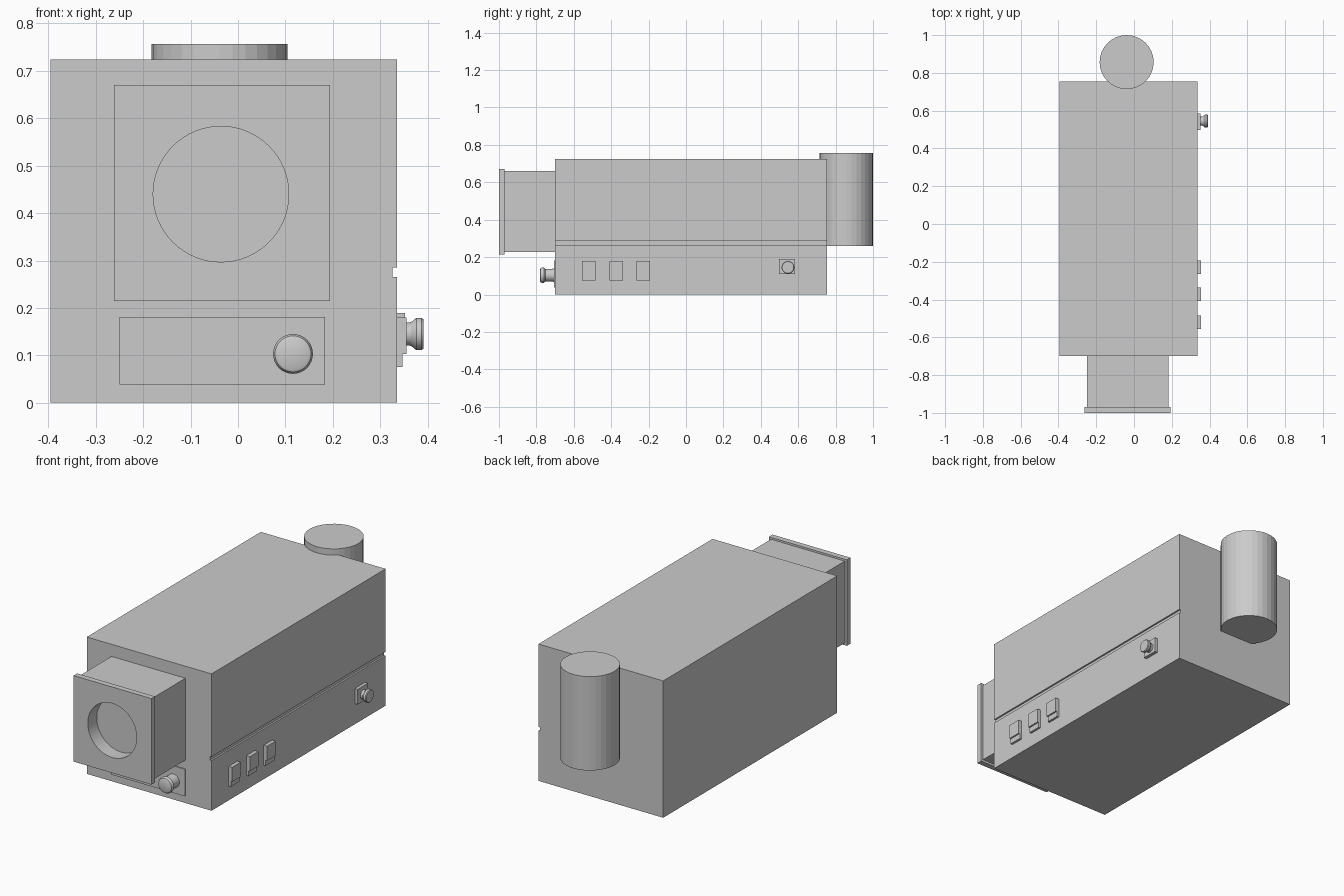
import bpy
import bmesh
from math import cos, sin, tau, radians
from mathutils import Matrix

cube = bpy.data.objects.get("Cube")
if cube:
    bpy.data.objects.remove(cube, do_unlink=True)

grey = bpy.data.materials.new("plain_grey")
grey.use_nodes = True
colour = (0.6, 0.6, 0.6, 1)
grey.diffuse_color = colour
grey.node_tree.nodes["Principled BSDF"].inputs["Base Color"].default_value = colour


def finish(name, bm):
    bmesh.ops.recalc_face_normals(bm, faces=bm.faces)
    mesh = bpy.data.meshes.new(name)
    bm.to_mesh(mesh)
    bm.free()
    mesh.materials.append(grey)
    obj = bpy.data.objects.new(name, mesh)
    bpy.context.collection.objects.link(obj)
    return obj


def extrude_xz(name, profile, y0, y1):
    """Prism with an x-z outline running from y0 to y1."""
    bm = bmesh.new()
    face = bm.faces.new([bm.verts.new((x, y0, z)) for x, z in profile])
    out = bmesh.ops.extrude_face_region(bm, geom=[face])
    verts = [v for v in out["geom"] if isinstance(v, bmesh.types.BMVert)]
    bmesh.ops.translate(bm, verts=verts, vec=(0, y1 - y0, 0))
    return finish(name, bm)


def box(name, x, y, z):
    return extrude_xz(name, [(x[0], z[0]), (x[1], z[0]), (x[1], z[1]), (x[0], z[1])], *y)


def turned(name, profile, matrix, sides=32):
    """Closed solid from (radius, height) rings about local z."""
    bm = bmesh.new()
    rings = [[bm.verts.new((r * cos(tau * i / sides), r * sin(tau * i / sides), h))
              for i in range(sides)] for r, h in profile]
    for low, high in zip(rings, rings[1:]):
        for i in range(sides):
            j = (i + 1) % sides
            bm.faces.new((low[i], low[j], high[j], high[i]))
    bm.faces.new(rings[0][::-1])
    bm.faces.new(rings[-1])
    bm.transform(matrix)
    return finish(name, bm)


def smooth(obj):
    bpy.ops.object.select_all(action="DESELECT")
    obj.select_set(True)
    bpy.context.view_layer.objects.active = obj
    bpy.ops.object.shade_smooth_by_angle(angle=radians(30))


to_front = Matrix.Rotation(radians(90), 4, "X")
to_left = Matrix.Rotation(radians(90), 4, "Y")
side = 0.335

# Main housing with a groove along its left side
extrude_xz("housing", [(-0.395, 0), (side, 0), (side, 0.265), (side - 0.009, 0.265),
                       (side - 0.009, 0.285), (side, 0.285), (side, 0.724),
                       (-0.395, 0.724)], -0.70, 0.755)

# Square snout and its front plate, with a round recess
snout = box("snout", (-0.25, 0.182), (-0.97, -0.70), (0.227, 0.66))
plate = box("snout_plate", (-0.262, 0.194), (-1.0, -0.97), (0.215, 0.67))
cutter = turned("recess_cutter", [(0.143, 0), (0.143, 0.125)],
                Matrix.Translation((-0.036, -0.925, 0.44)) @ to_front, 64)
cutter.hide_render = True
for part in (snout, plate):
    cut = part.modifiers.new("recess", "BOOLEAN")
    cut.operation = "DIFFERENCE"
    cut.solver = "EXACT"
    cut.object = cutter
    bpy.context.view_layer.objects.active = part
    bpy.ops.object.modifier_apply(modifier=cut.name)
bpy.data.objects.remove(cutter, do_unlink=True)

# Control panel and knob on the front
box("front_panel", (-0.25, 0.183), (-0.706, -0.70), (0.038, 0.181))
smooth(turned("front_knob",
              [(0.036, 0), (0.034, 0.02), (0.034, 0.052), (0.042, 0.06),
               (0.042, 0.07), (0.038, 0.077), (0.032, 0.08)],
              Matrix.Translation((0.116, -0.70, 0.103)) @ to_front))

# Stepped push buttons on the left side
for n, y in enumerate((-0.52, -0.372, -0.228), 1):
    extrude_xz(f"button_{n}", [(side, 0.075), (0.347, 0.075), (0.347, 0.103),
                               (0.355, 0.103), (0.355, 0.18), (side, 0.18)],
               y - 0.036, y + 0.036)

# Side knob on its square base
box("side_knob_base", (side, 0.352), (0.498, 0.584), (0.109, 0.189))
smooth(turned("side_knob",
              [(0.027, 0), (0.024, 0.02), (0.025, 0.03), (0.034, 0.041),
               (0.034, 0.052), (0.031, 0.056)],
              Matrix.Translation((side, 0.545, 0.145)) @ to_left))

# Upright canister on the back
turned("rear_canister", [(0.143, 0.26), (0.143, 0.757)],
       Matrix.Translation((-0.039, 0.857, 0)))
